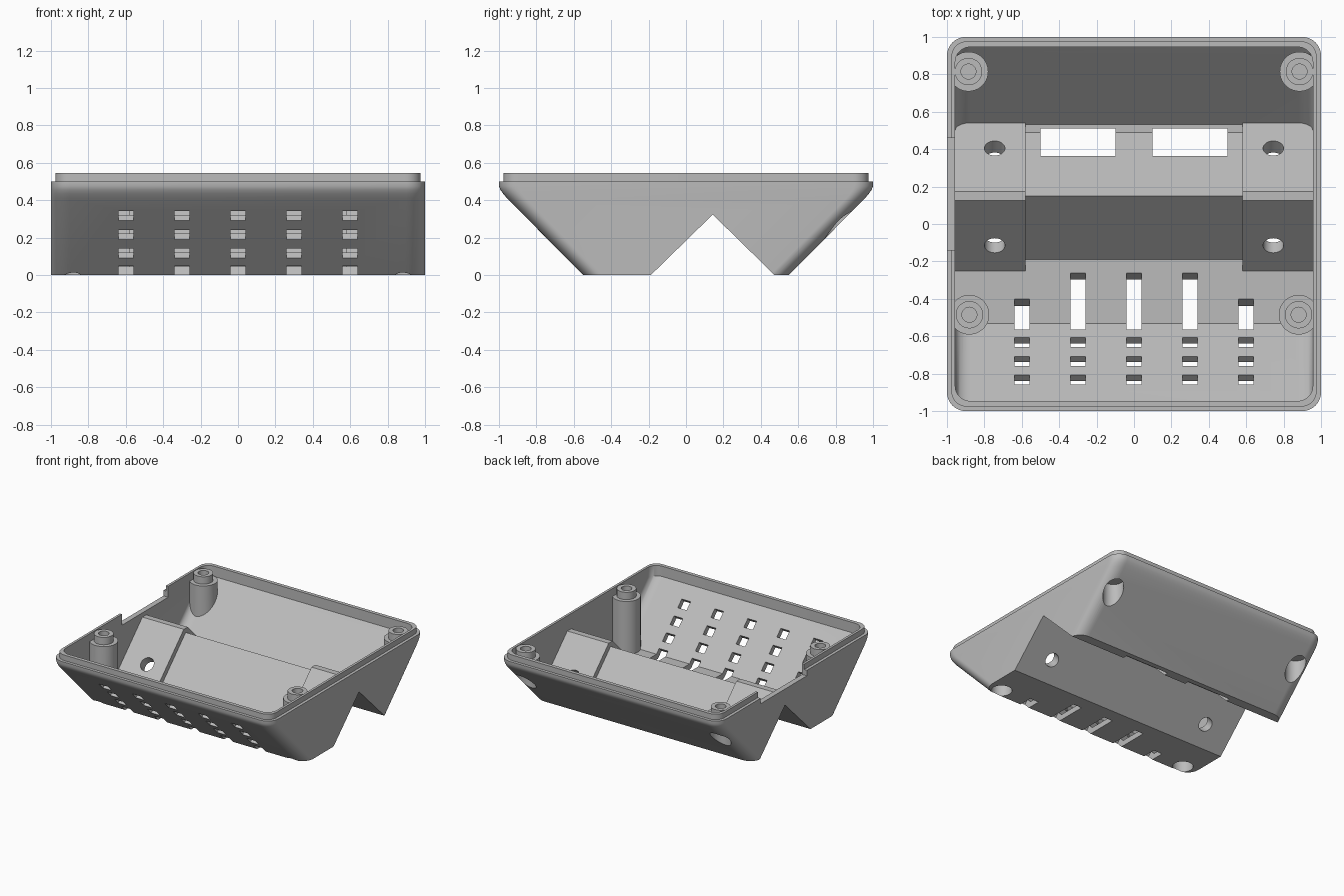
import bpy, bmesh, math
from mathutils import Matrix, Vector

cube = bpy.data.objects.get("Cube")
if cube:
    bpy.data.objects.remove(cube, do_unlink=True)

grey = bpy.data.materials.new("plain grey")
grey.use_nodes = True
GREY = (0.5, 0.5, 0.5, 1)
grey.diffuse_color = GREY
grey.node_tree.nodes["Principled BSDF"].inputs["Base Color"].default_value = GREY


def finish(name, bm):
    bmesh.ops.recalc_face_normals(bm, faces=bm.faces)
    mesh = bpy.data.meshes.new(name)
    bm.to_mesh(mesh)
    bm.free()
    mesh.materials.append(grey)
    obj = bpy.data.objects.new(name, mesh)
    bpy.context.collection.objects.link(obj)
    return obj


def loft(name, levels, steps=10):
    """Stack rounded rectangles given as (z, half x, half y, corner radius)."""
    bm = bmesh.new()
    rings = []
    for z, hx, hy, r in levels:
        ring = []
        for q, (sx, sy) in enumerate([(1, 1), (-1, 1), (-1, -1), (1, -1)]):
            for i in range(steps + 1):
                a = math.pi / 2 * (q + i / steps)
                ring.append(bm.verts.new((sx * (hx - r) + r * math.cos(a),
                                          sy * (hy - r) + r * math.sin(a), z)))
        rings.append(ring)
    for low, high in zip(rings, rings[1:]):
        n = len(low)
        for i in range(n):
            j = (i + 1) % n
            bm.faces.new((low[i], low[j], high[j], high[i]))
    bm.faces.new(rings[0][::-1])
    bm.faces.new(rings[-1])
    return finish(name, bm)


def add_prism(bm, profile, x0, x1):
    """Extrude a (y, z) profile along x."""
    face = bm.faces.new([bm.verts.new((x0, y, z)) for y, z in profile])
    out = bmesh.ops.extrude_face_region(bm, geom=[face])
    verts = [v for v in out["geom"] if isinstance(v, bmesh.types.BMVert)]
    bmesh.ops.translate(bm, verts=verts, vec=(x1 - x0, 0, 0))


def add_cylinder(bm, center, radius, depth, axis=(0, 0, 1), sides=40):
    turn = Vector((0, 0, 1)).rotation_difference(Vector(axis)).to_matrix().to_4x4()
    bmesh.ops.create_cone(bm, cap_ends=True, segments=sides, radius1=radius, radius2=radius,
                          depth=depth, matrix=Matrix.Translation(center) @ turn)


def add_box(bm, center, size, tilt=0):
    bmesh.ops.create_cube(bm, size=1, matrix=Matrix.Translation(center)
                          @ Matrix.Rotation(tilt, 4, "X") @ Matrix.Diagonal((*size, 1)))


def subtract(target, cutter):
    mod = target.modifiers.new("cut", "BOOLEAN")
    mod.operation = "DIFFERENCE"
    mod.solver = "EXACT"
    mod.object = cutter
    bpy.context.view_layer.objects.active = target
    bpy.ops.object.modifier_apply(modifier=mod.name)
    bpy.data.objects.remove(cutter, do_unlink=True)


# Outer shell with stepped lip, and the hollow inside it
shell = loft("enclosure_base", [
    (0, 1, 0.55, 0.1), (0.41, 1, 0.957, 0.1), (0.435, 1, 0.978, 0.1),
    (0.455, 1, 0.992, 0.1), (0.475, 1, 1, 0.1), (0.5, 1, 1, 0.1),
    (0.5, 0.976, 0.976, 0.08), (0.545, 0.976, 0.976, 0.08)])
hollow = loft("hollow", [
    (0.045, 0.956, 0.531, 0.08), (0.46, 0.956, 0.946, 0.08), (0.6, 0.956, 0.946, 0.08)])

# Ridge and thicker mounting blocks are kept out of the hollow
bm = bmesh.new()
add_prism(bm, [(-0.235, 0), (0.15, 0.385), (0.535, 0)], -1.1, 1.1)
subtract(hollow, finish("ridge", bm))
bm = bmesh.new()
for side in (-1, 1):
    add_prism(bm, [(-0.295, 0), (0.125, 0.42), (0.175, 0.42), (0.595, 0)], side * 0.58, side * 1.1)
subtract(hollow, finish("mounting_blocks", bm))

# Corner posts with a narrower collar
posts = [(s * x, y) for s in (-1, 1) for x, y in ((0.885, 0.815), (0.88, -0.485))]
for radius, top in ((0.106, 0.48), (0.073, 0.54)):
    bm = bmesh.new()
    for x, y in posts:
        add_cylinder(bm, (x, y, top / 2 - 0.05), radius, top + 0.1)
    subtract(hollow, finish("posts", bm))
subtract(shell, hollow)

# V groove under the base
bm = bmesh.new()
add_prism(bm, [(-0.29, -0.1), (0.143, 0.323), (0.575, -0.1)], -1.2, 1.2)
subtract(shell, finish("groove", bm))

# Vents: square holes through the front slope, long slots through the floor
bm = bmesh.new()
for i in range(-2, 3):
    x = i * 0.3
    for row in range(3):
        add_box(bm, (x, -0.65 - row * 0.1, 0.13 + row * 0.1), (0.08, 0.073, 0.2), -math.pi / 4)
    back = -0.23 if abs(i) < 2 else -0.37
    add_prism(bm, [(back, 0.085), (back - 0.1, -0.04), (-0.68, -0.036), (-0.549, 0.095)],
              x - 0.04, x + 0.04)
subtract(shell, finish("vents", bm))

# Two windows low on the back of the ridge
bm = bmesh.new()
for side in (-1, 1):
    add_box(bm, (side * 0.3, 0.437, 0.1), (0.4, 0.145, 0.4))
subtract(shell, finish("windows", bm))

# Angled bolt holes in the mounting blocks
bm = bmesh.new()
for side in (-1, 1):
    add_cylinder(bm, (side * 0.745, 0.405, 0.19), 0.055, 0.3, (0, 1, 1))
    add_cylinder(bm, (side * 0.745, -0.115, 0.18), 0.055, 0.3, (0, -1, 1))
subtract(shell, finish("bolt_holes", bm))

# Screw bores: wide from below, narrow from above
bm = bmesh.new()
for x, y in posts:
    add_cylinder(bm, (x, y, 0.14), 0.078, 0.48)
    add_cylinder(bm, (x, y, 0.52), 0.04, 0.16)
subtract(shell, finish("screw_bores", bm))

# Cable notch in one side wall
bm = bmesh.new()
add_box(bm, (-1.02, 0.16, 0.555), (0.15, 0.6, 0.2))
subtract(shell, finish("cable_notch", bm))

bpy.ops.object.select_all(action="DESELECT")
shell.select_set(True)
bpy.context.view_layer.objects.active = shell
bpy.ops.object.shade_smooth_by_angle(angle=math.radians(28))
